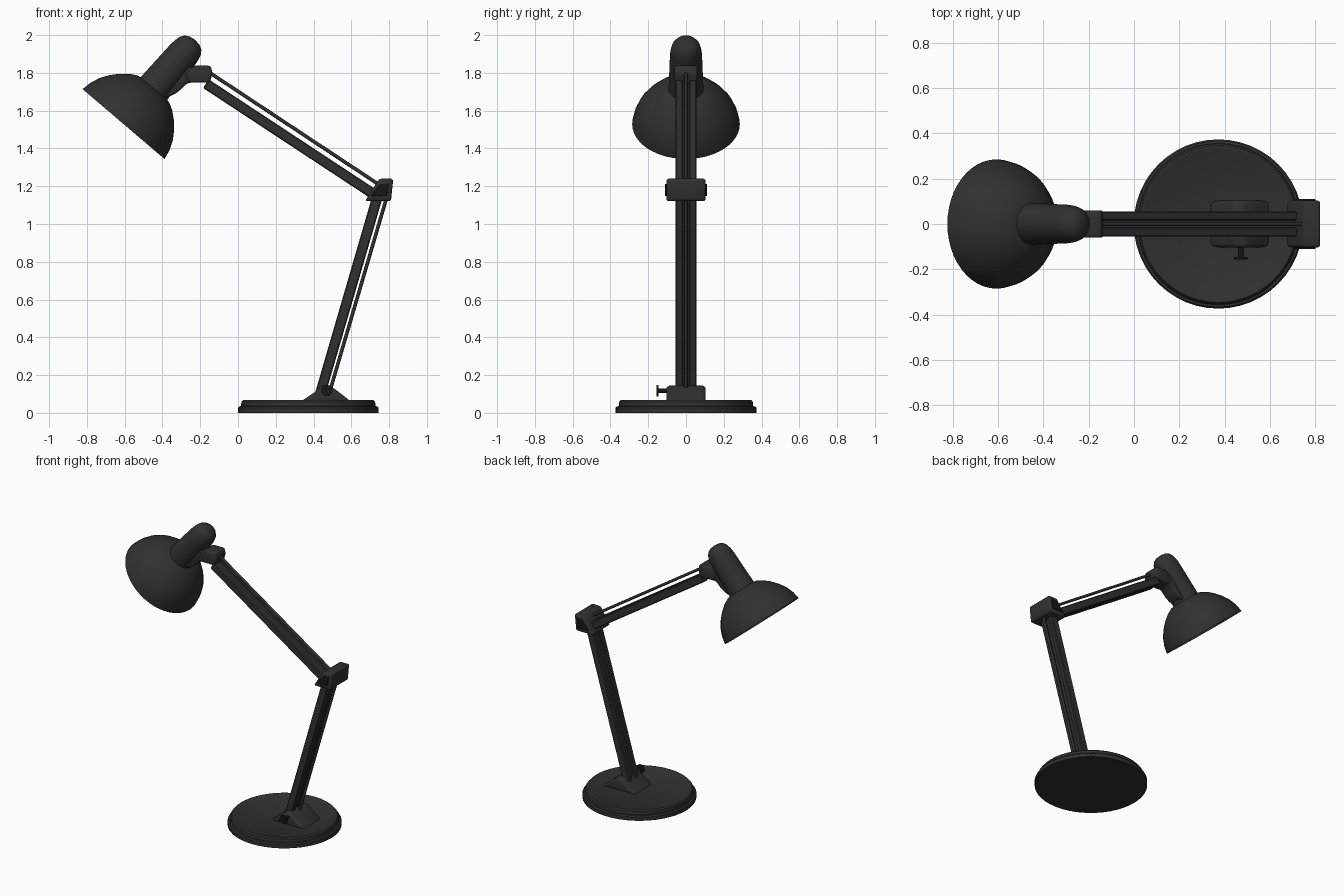
import bpy, bmesh, math
from mathutils import Vector, Matrix

if "Cube" in bpy.data.objects:
    bpy.data.objects.remove(bpy.data.objects["Cube"])


def paint(name, v):
    m = bpy.data.materials.new(name)
    m.diffuse_color = (v, v, v, 1)
    m.use_nodes = True
    m.node_tree.nodes["Principled BSDF"].inputs["Base Color"].default_value = m.diffuse_color
    return m


DARK = paint("dark_grey", 0.03)
BLACK = paint("black", 0.008)


def finish(name, bm, mat, angle=35):
    bmesh.ops.remove_doubles(bm, verts=bm.verts, dist=1e-5)
    bmesh.ops.recalc_face_normals(bm, faces=bm.faces)
    me = bpy.data.meshes.new(name)
    bm.to_mesh(me)
    bm.free()
    ob = bpy.data.objects.new(name, me)
    bpy.context.collection.objects.link(ob)
    me.materials.append(mat)
    bpy.ops.object.select_all(action='DESELECT')
    ob.select_set(True)
    bpy.context.view_layer.objects.active = ob
    bpy.ops.object.shade_smooth_by_angle(angle=math.radians(angle))
    return ob


def prism(name, pts, y0, y1, bevel=0.0, mat=DARK, segs=3):
    """Extrude an x-z outline from y0 to y1 and round its edges."""
    bm = bmesh.new()
    f = bm.faces.new([bm.verts.new((x, y0, z)) for x, z in pts])
    ext = bmesh.ops.extrude_face_region(bm, geom=[f])['geom']
    bmesh.ops.translate(bm, vec=(0, y1 - y0, 0),
                        verts=[v for v in ext if isinstance(v, bmesh.types.BMVert)])
    bmesh.ops.recalc_face_normals(bm, faces=bm.faces)
    if bevel:
        bmesh.ops.bevel(bm, geom=bm.edges[:], offset=bevel, segments=segs,
                        profile=0.5, affect='EDGES', clamp_overlap=True)
    return finish(name, bm, mat)


def bar(name, a, b, thick, y0, y1, bevel=0.0):
    """Straight bar between two x-z points."""
    a, b = Vector(a), Vector(b)
    d = (b - a).normalized()
    n = Vector((-d.y, d.x)) * thick / 2
    return prism(name, [a + n, b + n, b - n, a - n], y0, y1, bevel, segs=1)


def lathe(name, profile, origin, axis, mat=DARK, steps=48, angle=35):
    """Spin a (radius, height) profile round an axis."""
    bm = bmesh.new()
    vs = [bm.verts.new((r, 0, h)) for r, h in profile]
    es = [bm.edges.new(p) for p in zip(vs, vs[1:])]
    bmesh.ops.spin(bm, geom=vs + es, cent=(0, 0, 0), axis=(0, 0, 1),
                   angle=2 * math.pi, steps=steps)
    rot = Vector((0, 0, 1)).rotation_difference(Vector(axis)).to_matrix().to_4x4()
    bm.transform(Matrix.Translation(origin) @ rot)
    return finish(name, bm, mat, angle)


# Stepped round base
lathe("base", [(0, 0), (0.373, 0), (0.373, 0.026), (0.366, 0.034), (0.356, 0.036),
               (0.354, 0.058), (0.346, 0.067), (0.333, 0.067), (0.328, 0.064), (0, 0.064)],
      (0.372, 0, 0), (0, 0, 1))

# Pivot mount and its thumb screw
prism("base_mount", [(0.325, 0.055), (0.41, 0.112), (0.44, 0.145), (0.485, 0.145),
                     (0.515, 0.125), (0.605, 0.055)], -0.104, 0.104, 0.022)
lathe("thumb_screw", [(0, 0), (0.012, 0), (0.012, 0.06), (0.03, 0.06), (0.03, 0.072), (0, 0.072)],
      (0.47, -0.085, 0.118), (0, -1, 0), BLACK, 24)

# Arms: paired bars, a recessed web and a thin tension rod each
arms = {
    "lower": ((0.432, 0.09), (0.74, 1.15), (0.482, 0.10), (0.79, 1.15)),
    "upper": ((-0.17, 1.743), (0.72, 1.157), (-0.16, 1.808), (0.77, 1.193)),
}
for part, (a, b, c, d) in arms.items():
    for side, s in (("left", 1), ("right", -1)):
        lo, hi = sorted((s * 0.015, s * 0.056))
        bar(f"{part}_arm_{side}_bar", a, b, 0.055, lo, hi, 0.006)
    bar(f"{part}_arm_web", a, b, 0.03, -0.02, 0.02)
    c3, d3 = Vector((c[0], 0, c[1])), Vector((d[0], 0, d[1]))
    lathe(f"{part}_arm_rod", [(0, 0), (0.0095, 0), (0.0095, (d3 - c3).length), (0, (d3 - c3).length)],
          c3, (d3 - c3).normalized(), DARK, 12)

# Elbow bracket with dark side insert
prism("elbow", [(0.672, 1.121), (0.810, 1.121), (0.822, 1.24), (0.748, 1.24)],
      -0.104, 0.104, 0.014)
prism("elbow_insert", [(0.70, 1.148), (0.787, 1.148), (0.800, 1.213), (0.757, 1.213)],
      -0.111, 0.111, 0.004, BLACK)

# Joint block on the upper arm end and the neck that reaches the lamp socket
prism("head_joint", [(-0.265, 1.748), (-0.15, 1.748), (-0.134, 1.798), (-0.145, 1.838),
                     (-0.235, 1.838), (-0.28, 1.80)], -0.06, 0.06, 0.012)
prism("head_neck", [(-0.22, 1.825), (-0.33, 1.84), (-0.44, 1.72), (-0.39, 1.668), (-0.345, 1.682),
                    (-0.31, 1.705), (-0.275, 1.742), (-0.235, 1.752)], -0.055, 0.055, 0.014)

# Lamp head: hollow shade, socket and bulb on one tilted axis
RIM = Vector((-0.606, 0, 1.529))
AXIS = Vector((0.649, 0, 0.761)).normalized()
outer = [(0.285, 0), (0.275, 0.052), (0.255, 0.103), (0.226, 0.147), (0.190, 0.188),
         (0.150, 0.222), (0.112, 0.243), (0.06, 0.255), (0, 0.258)]
inner = [(max(r - 0.007, 0), max(h - 0.008, 0)) for r, h in reversed(outer)]
lathe("shade", outer + inner + [outer[0]], RIM, AXIS, angle=50)
lathe("socket", [(0, 0.235), (0.094, 0.235), (0.092, 0.26), (0.088, 0.38), (0.085, 0.48), (0.081, 0.515),
                 (0.073, 0.545), (0.058, 0.567), (0.035, 0.58), (0, 0.585)], RIM, AXIS, angle=50)
lathe("bulb", [(0.035, 0.25), (0.035, 0.19), (0.055, 0.15), (0.066, 0.115), (0.062, 0.08),
               (0.042, 0.055), (0, 0.045)], RIM, AXIS, DARK, 32, 60)
